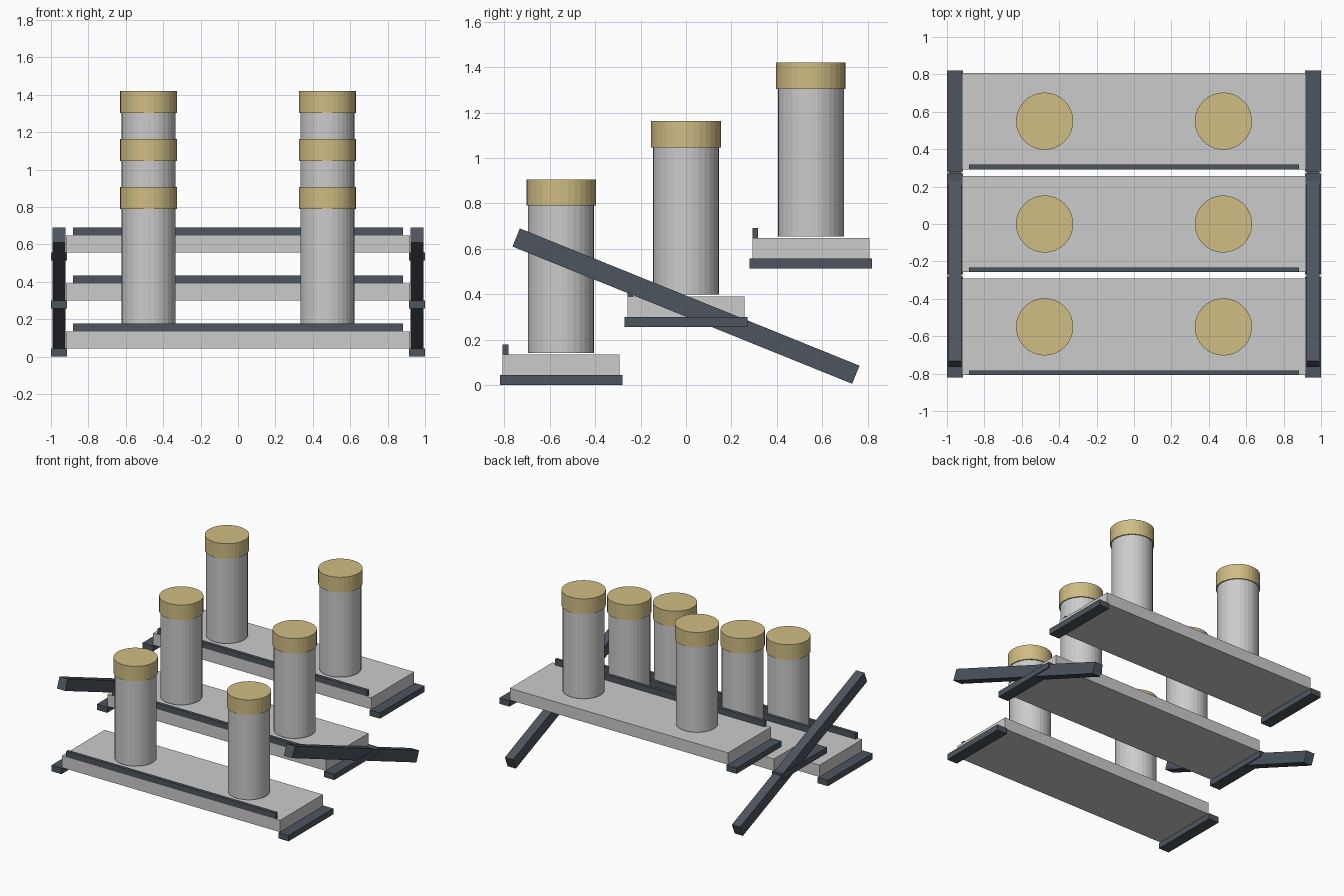
import bpy
from math import radians

if "Cube" in bpy.data.objects:
    bpy.data.objects.remove(bpy.data.objects["Cube"])


def material(name, rgb):
    m = bpy.data.materials.new(name)
    m.diffuse_color = (*rgb, 1)
    m.use_nodes = True
    m.node_tree.nodes["Principled BSDF"].inputs["Base Color"].default_value = m.diffuse_color
    return m


SLATE = material("slate", (0.075, 0.09, 0.11))
TAN = material("tan", (0.63, 0.51, 0.23))
PALE = material("pale", (0.78, 0.79, 0.80))


def finish(obj, name, mat):
    obj.name = name
    if mat:
        obj.data.materials.append(mat)
    return obj


def box(name, centre, size, mat=None, tilt=0):
    bpy.ops.mesh.primitive_cube_add(size=1, location=centre, rotation=(tilt, 0, 0))
    obj = bpy.context.object
    obj.scale = size
    return finish(obj, name, mat)


def cylinder(name, x, y, z0, z1, radius, mat):
    bpy.ops.mesh.primitive_cylinder_add(vertices=32, radius=radius, depth=z1 - z0,
                                        location=(x, y, (z0 + z1) / 2))
    return finish(bpy.context.object, name, mat)


STEP_Y, STEP_Z = 0.55, 0.257

# Three stepped tiers
for i in range(3):
    y, z = (i - 1) * STEP_Y, i * STEP_Z
    box(f"shelf_{i}", (0, y, z + 0.089), (1.84, 0.515, 0.09))
    box(f"front_lip_{i}", (0, y - 0.245, z + 0.156), (1.765, 0.025, 0.044), SLATE)
    for side in (-1, 1):
        # Support rail under each shelf end
        box(f"end_rail_{i}", (side * 0.957, y, z + 0.022), (0.086, 0.54, 0.044), SLATE)
        # Jar with lid
        x = side * 0.478
        cylinder(f"jar_{i}", x, y, z + 0.141, z + 0.79, 0.145, PALE)
        cylinder(f"jar_lid_{i}", x, y, z + 0.79, z + 0.906, 0.153, TAN)

# Diagonal side braces
for side in (-1, 1):
    box("side_brace", (side * 0.957, 0, 0.348), (0.07, 1.613, 0.086), SLATE, radians(-22))
